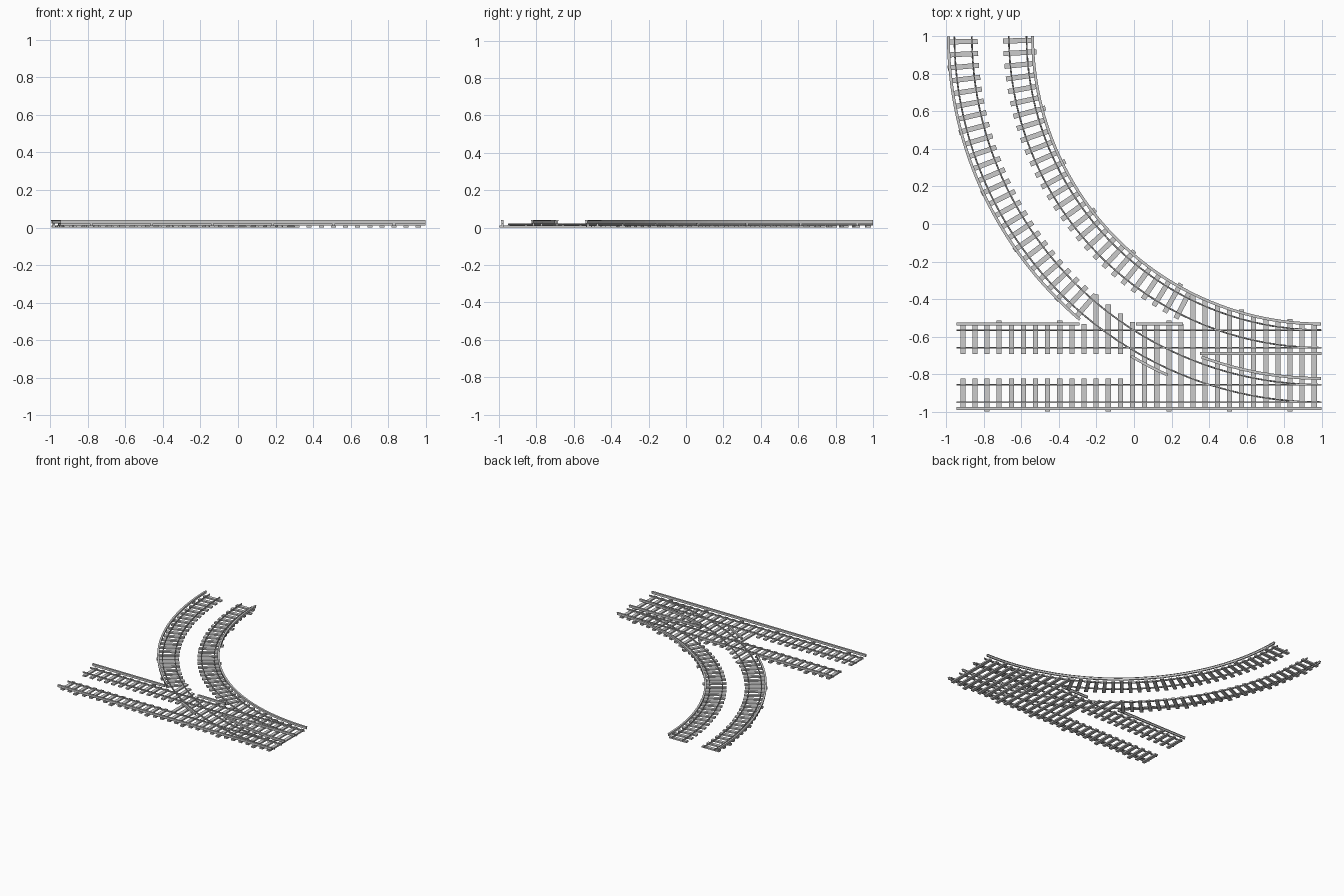
import bpy
import bmesh
from math import sin, cos, pi, sqrt
from mathutils import Matrix, Vector

default = bpy.data.objects.get("Cube")
if default:
    bpy.data.objects.remove(default)

GREY = bpy.data.materials.new("light grey")
GREY.use_nodes = True
GREY.diffuse_color = (0.6, 0.6, 0.6, 1)
GREY.node_tree.nodes["Principled BSDF"].inputs["Base Color"].default_value = (0.6, 0.6, 0.6, 1)

CX, CY = 0.995, 1.003          # centre of the curves
X0, X1 = -0.944, 0.997         # ends of the straight tracks
A0, A1 = 0.002, pi / 2         # angular ends of the curves
TIE_TOP = 0.012


def make(name, bm):
    mesh = bpy.data.meshes.new(name)
    bmesh.ops.recalc_face_normals(bm, faces=bm.faces)
    bm.to_mesh(mesh)
    bm.free()
    mesh.materials.append(GREY)
    ob = bpy.data.objects.new(name, mesh)
    bpy.context.collection.objects.link(ob)


def polar(r, a):
    return Vector((CX - r * cos(a), CY - r * sin(a), 0))


def straight(y, xa=X0, xb=X1):
    return [Vector((xa, y, 0)), Vector((xb, y, 0))]


def arc(r, a=A0, b=A1):
    n = max(4, int((b - a) * 36))
    return [polar(r, a + (b - a) * i / n) for i in range(n + 1)]


def sweep(bm, profile, path):
    # profile points are (sideways, height)
    rings = []
    for i, p in enumerate(path):
        t = (path[min(i + 1, len(path) - 1)] - path[max(i - 1, 0)]).normalized()
        side = Vector((-t.y, t.x, 0))
        rings.append([bm.verts.new(p + side * u + Vector((0, 0, z))) for u, z in profile])
    n = len(profile)
    for r, s in zip(rings, rings[1:]):
        for j in range(n):
            k = (j + 1) % n
            bm.faces.new((r[j], r[k], s[k], s[j]))
    bm.faces.new(rings[0])
    bm.faces.new(rings[-1])


def box(bm, centre, size, angle=0):
    m = Matrix.Translation(centre) @ Matrix.Rotation(angle, 4, 'Z') @ Matrix.Diagonal((*size, 1))
    bmesh.ops.create_cube(bm, size=1, matrix=m)


def mirrored(half):
    return half + [(-u, z) for u, z in reversed(half)]


RAIL = mirrored([(0.0045, TIE_TOP), (0.0045, 0.0135), (0.0015, 0.015),
                 (0.0015, 0.019), (0.003, 0.020), (0.003, 0.023)])
POWER_RAIL = mirrored([(0.005, 0.021), (0.005, 0.035)])
COVER = mirrored([(0.0075, 0.035), (0.0075, 0.04)])

# Running rails
for name, paths in {
    "straight_running_rails": [straight(y) for y in (-0.565, -0.659, -0.856, -0.949)],
    "inner_curve_rails": [arc(1.567), arc(1.661)],
    "outer_curve_rails": [arc(1.858), arc(1.951)],
}.items():
    bm = bmesh.new()
    for path in paths:
        sweep(bm, RAIL, path)
    make(name, bm)

# Power rails with cover boards
power_paths = [
    straight(-0.982),
    straight(-0.532, X0, -0.29),
    straight(-0.532, 0.01, 0.26),
    straight(-0.69, 0.35),
    arc(1.535),
    arc(1.983, A0, 0.867),
    arc(1.983, 1.036, 1.147),
    arc(1.825, 1.215),
]
rails, covers = bmesh.new(), bmesh.new()
for path in power_paths:
    sweep(rails, POWER_RAIL, path)
    sweep(covers, COVER, path)
make("power_rails", rails)
make("power_rail_covers", covers)

ties, posts = bmesh.new(), bmesh.new()


def post(p, angle=0):
    box(posts, (p[0], p[1], 0.018), (0.014, 0.01, 0.012), angle)


def cross_tie(x, ya, yb):
    box(ties, (x, (ya + yb) / 2, TIE_TOP / 2), (0.027, yb - ya, TIE_TOP))


def curve_y(r, x):
    return CY - sqrt(r * r - (CX - x) ** 2)


# Ties of the straight tracks and the turnout
for k in range(30):
    x = -0.911 + 0.0645 * k
    long_top, long_low = k in (3, 8, 17, 23, 27), k % 5 == 2
    low = -0.998 if long_low else -0.979
    top = -0.532
    if k >= 19:
        top = curve_y(1.535, x)
    elif k >= 11:
        top = max(top, curve_y(1.825, x))
    if long_top:
        post((x, top))
        top += 0.018
    if long_low:
        post((x, -0.982))
    if k < 14:
        cross_tie(x, -0.692, top)
        cross_tie(x, low, -0.822)
    else:
        cross_tie(x, low, top)
    if k >= 20 and long_top:
        post((x, -0.69))
        post((x, curve_y(1.825, x)))


# Ties of the curved tracks
def curve_ties(count, step, inner, outer, power, first):
    for i in range(count):
        a = 0.017 + step * i
        ra, rb = inner, outer
        if i % 5 == first:
            post(polar(power, a), a + pi / 2)
            if power < (inner + outer) / 2:
                ra -= 0.018
            else:
                rb += 0.012
        p = polar((ra + rb) / 2, a)
        box(ties, (p.x, p.y, TIE_TOP / 2), (rb - ra, 0.027, TIE_TOP), a)


curve_ties(28, 0.04, 1.534, 1.692, 1.535, 1)
curve_ties(25, 0.0349, 1.827, 1.982, 1.983, 2)

make("ties", ties)
make("power_rail_posts", posts)
